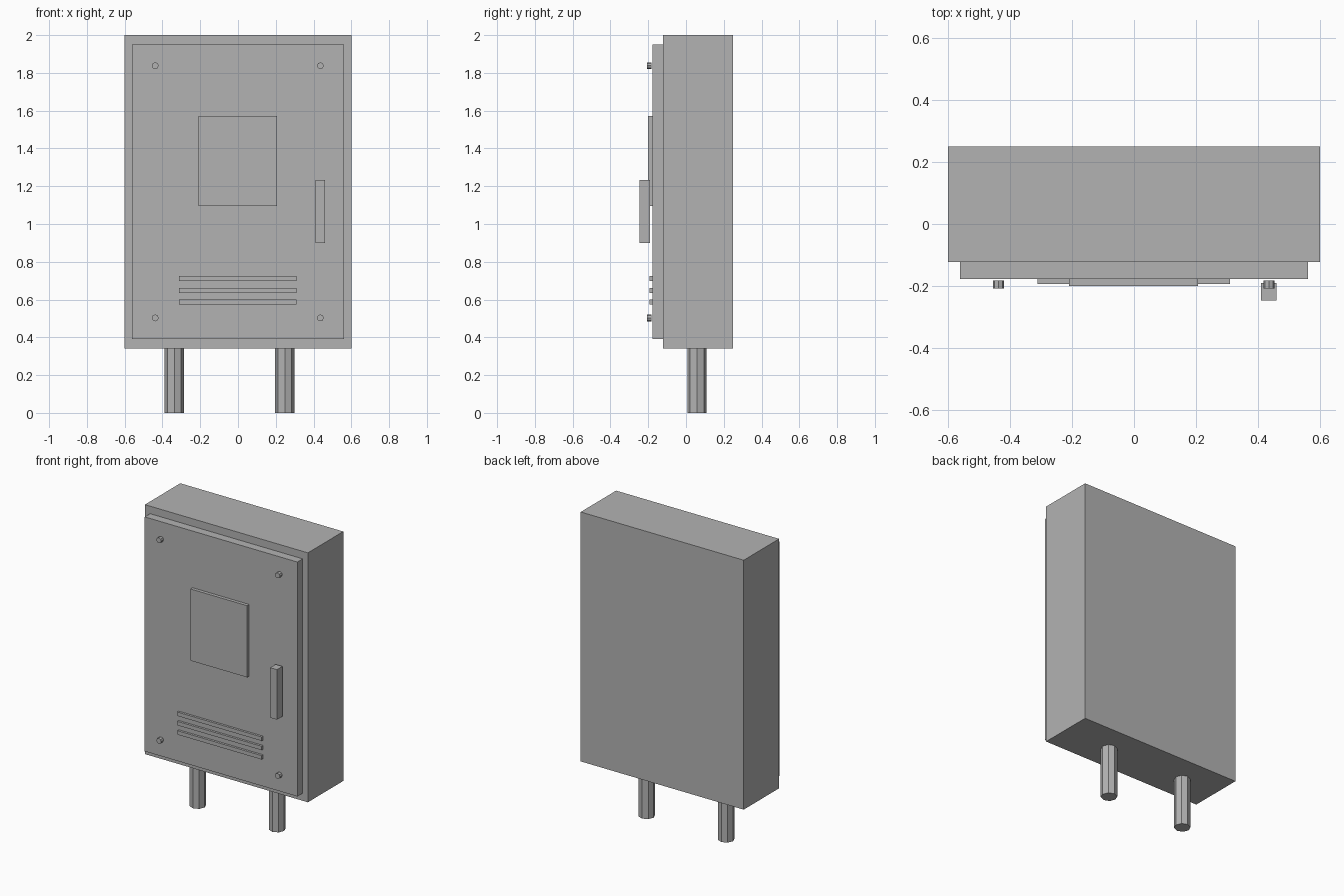
import bpy
import bmesh
from math import pi
from mathutils import Matrix, Vector

cube = bpy.data.objects.get("Cube")
if cube:
    bpy.data.objects.remove(cube, do_unlink=True)

# Single painted-metal colour
grey = bpy.data.materials.new("grey metal")
grey.use_nodes = True
colour = (0.45, 0.45, 0.45, 1)
grey.diffuse_color = colour
grey.node_tree.nodes["Principled BSDF"].inputs["Base Color"].default_value = colour


def finish(name, bm):
    mesh = bpy.data.meshes.new(name)
    bm.to_mesh(mesh)
    bm.free()
    mesh.materials.append(grey)
    obj = bpy.data.objects.new(name, mesh)
    bpy.context.collection.objects.link(obj)
    return obj


def box(name, low, high):
    low, high = Vector(low), Vector(high)
    bm = bmesh.new()
    place = Matrix.Translation((low + high) / 2) @ Matrix.Diagonal((high - low).to_4d())
    bmesh.ops.create_cube(bm, size=1, matrix=place)
    return finish(name, bm)


def octagon_rod(name, centre, radius, length, along_y=False):
    bm = bmesh.new()
    place = Matrix.Translation(centre)
    if along_y:
        place = place @ Matrix.Rotation(pi / 2, 4, "X")
    bmesh.ops.create_cone(bm, cap_ends=True, segments=8, radius1=radius,
                          radius2=radius, depth=length, matrix=place)
    # Start with a corner on the x axis
    return finish(name, bm)


# Cabinet body and door
box("cabinet", (-0.6, -0.122, 0.34), (0.6, 0.25, 2))
box("door", (-0.562, -0.178, 0.39), (0.562, -0.122, 1.95))

# Raised plate and handle on the door
box("door_plate", (-0.21, -0.2, 1.096), (0.207, -0.178, 1.573))
box("handle", (0.41, -0.247, 0.9), (0.46, -0.19, 1.233))

# Vent slats
for i in range(3):
    z = 0.711 - i * 0.062
    box(f"vent_slat_{i + 1}", (-0.312, -0.193, z - 0.013), (0.31, -0.178, z + 0.013))

# Corner bolts
for side, x in (("right", -0.438), ("left", 0.436)):
    for level, z in (("upper", 1.838), ("lower", 0.503)):
        octagon_rod(f"{level}_{side}_bolt", (x, -0.195, z), 0.018, 0.025, True)

# Conduit legs, ending just inside the cabinet
for side, x in (("right", -0.337), ("left", 0.248)):
    octagon_rod(f"{side}_leg", (x, 0.058, 0.175), 0.051, 0.35)
